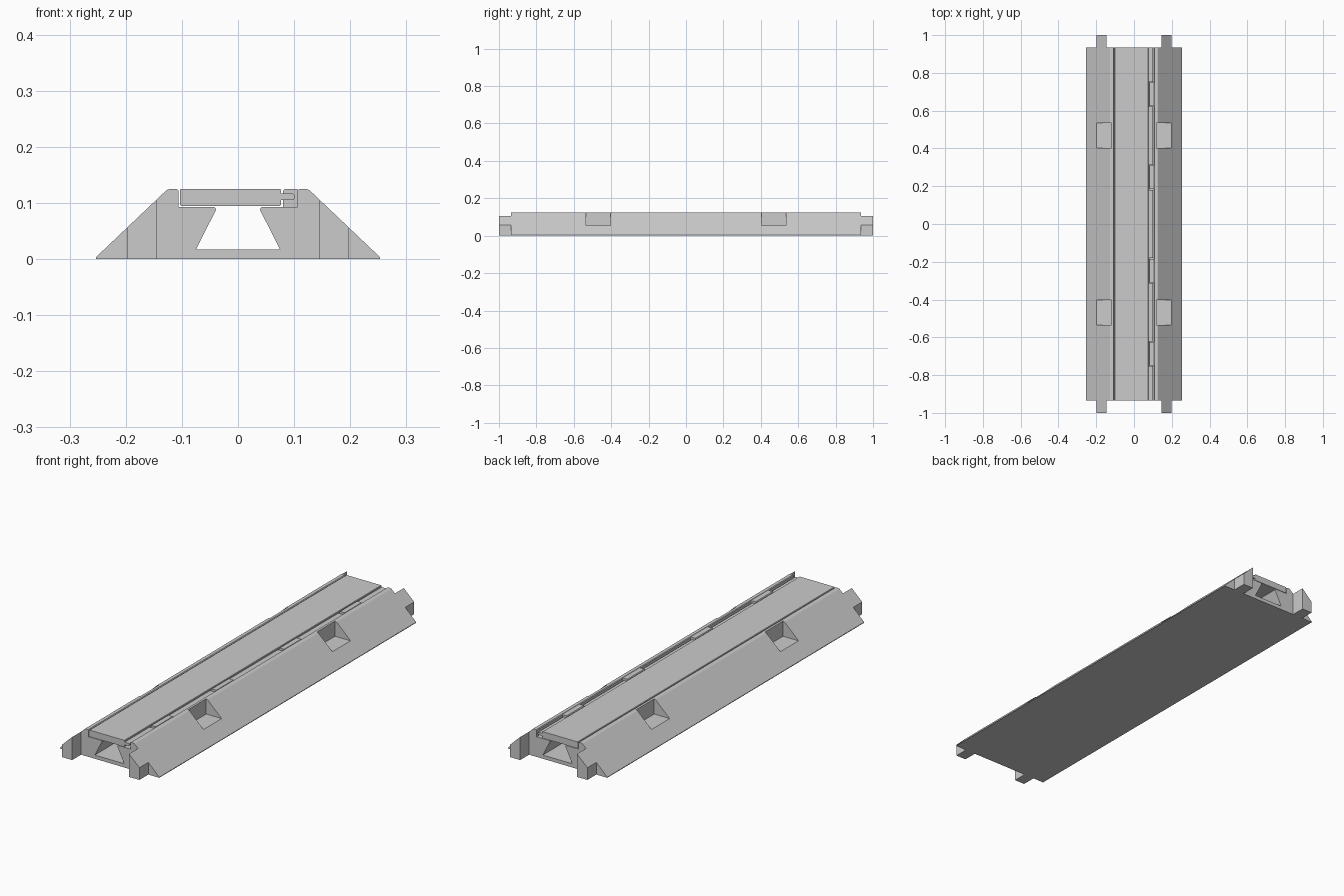
import bpy
import bmesh

cube = bpy.data.objects.get("Cube")
if cube:
    bpy.data.objects.remove(cube, do_unlink=True)

GREY = (0.6, 0.6, 0.6, 1.0)
mat = bpy.data.materials.new("plain grey")
mat.use_nodes = True
mat.diffuse_color = GREY
bsdf = next(n for n in mat.node_tree.nodes if n.type == 'BSDF_PRINCIPLED')
bsdf.inputs["Base Color"].default_value = GREY

HALF = 0.935        # half length of the body
HINGE_HALF = 0.062  # half length of a hinge block
HINGES = [-0.687, -0.247, 0.247, 0.687]


def extrude(name, profile, y0, y1):
    """Extrude an x-z outline from y0 to y1."""
    bm = bmesh.new()
    face = bm.faces.new([bm.verts.new((x, y0, z)) for x, z in profile])
    out = bmesh.ops.extrude_face_region(bm, geom=[face])
    verts = [g for g in out["geom"] if isinstance(g, bmesh.types.BMVert)]
    bmesh.ops.translate(bm, verts=verts, vec=(0, y1 - y0, 0))
    bmesh.ops.recalc_face_normals(bm, faces=bm.faces)
    mesh = bpy.data.meshes.new(name)
    bm.to_mesh(mesh)
    bm.free()
    mesh.materials.append(mat)
    obj = bpy.data.objects.new(name, mesh)
    bpy.context.collection.objects.link(obj)
    return obj


def box(x0, x1, z0, z1):
    return [(x0, z0), (x1, z0), (x1, z1), (x0, z1)]


def slope_z(x):
    """Height of the ramp surface at x."""
    return 0.003 + (0.2535 - abs(x)) * 0.95


# Ramp body: sloped sides, lid recess and cable channel in one outline
right = [(0.2535, 0), (0.2535, 0.003), (0.131, slope_z(0.131)),
         (0.127, 0.123), (0.121, 0.125), (0.109, 0.125), (0.106, 0.122),
         (0.106, 0.093), (0.042, 0.093), (0.039, 0.088), (0.075, 0.017)]
left = [(-x, z) for x, z in reversed(right)]
body = extrude("ramp_body", right + left, -HALF, HALF)

# Four pockets cut into the slopes
for side in (-1, 1):
    for yc in (-0.469, 0.469):
        cutter = extrude("pocket_cutter",
                         box(side * 0.12, side * 0.3, 0.055, 0.2),
                         yc - 0.066, yc + 0.066)
        cutter.hide_render = True
        mod = body.modifiers.new("pocket", 'BOOLEAN')
        mod.operation = 'DIFFERENCE'
        mod.solver = 'EXACT'
        mod.object = cutter
        bpy.context.view_layer.objects.active = body
        bpy.ops.object.modifier_apply(modifier=mod.name)
        bpy.data.objects.remove(cutter, do_unlink=True)

# Connector lugs on both ends, flush with the slopes
for side, side_name in ((-1, "right"), (1, "left")):
    a, b = 0.145, 0.1975
    lug = [(side * a, 0), (side * b, 0),
           (side * b, slope_z(b)), (side * a, slope_z(a))]
    for end, end_name in ((-1, "front"), (1, "back")):
        extrude(f"{end_name}_{side_name}_lug", lug, end * HALF, end)

# Lid with softened top edges
lid = [(-0.1035, 0.097), (-0.1015, 0.095), (0.075, 0.095), (0.077, 0.097),
       (0.077, 0.123), (0.075, 0.125), (-0.1015, 0.125), (-0.1035, 0.123)]
extrude("lid", lid, -HALF, HALF)

# Hinge blocks on the body side
block = [(0.08, 0.093), (0.106, 0.093), (0.106, 0.122), (0.109, 0.125),
         (0.083, 0.125), (0.08, 0.122)]
block[3] = (0.106, 0.125)
for i, yc in enumerate(HINGES):
    extrude(f"hinge_block_{i + 1}", block, yc - HINGE_HALF, yc + HINGE_HALF)

# Rounded lid tongues between the hinge blocks
tongue = [(0.077, 0.105), (0.097, 0.105), (0.1, 0.107), (0.101, 0.111),
          (0.1, 0.115), (0.097, 0.117), (0.077, 0.117)]
gap = HINGE_HALF + 0.004
starts = [-HALF] + [y + gap for y in HINGES]
ends = [y - gap for y in HINGES] + [HALF]
for i, (y0, y1) in enumerate(zip(starts, ends)):
    extrude(f"lid_tongue_{i + 1}", tongue, y0, y1)
